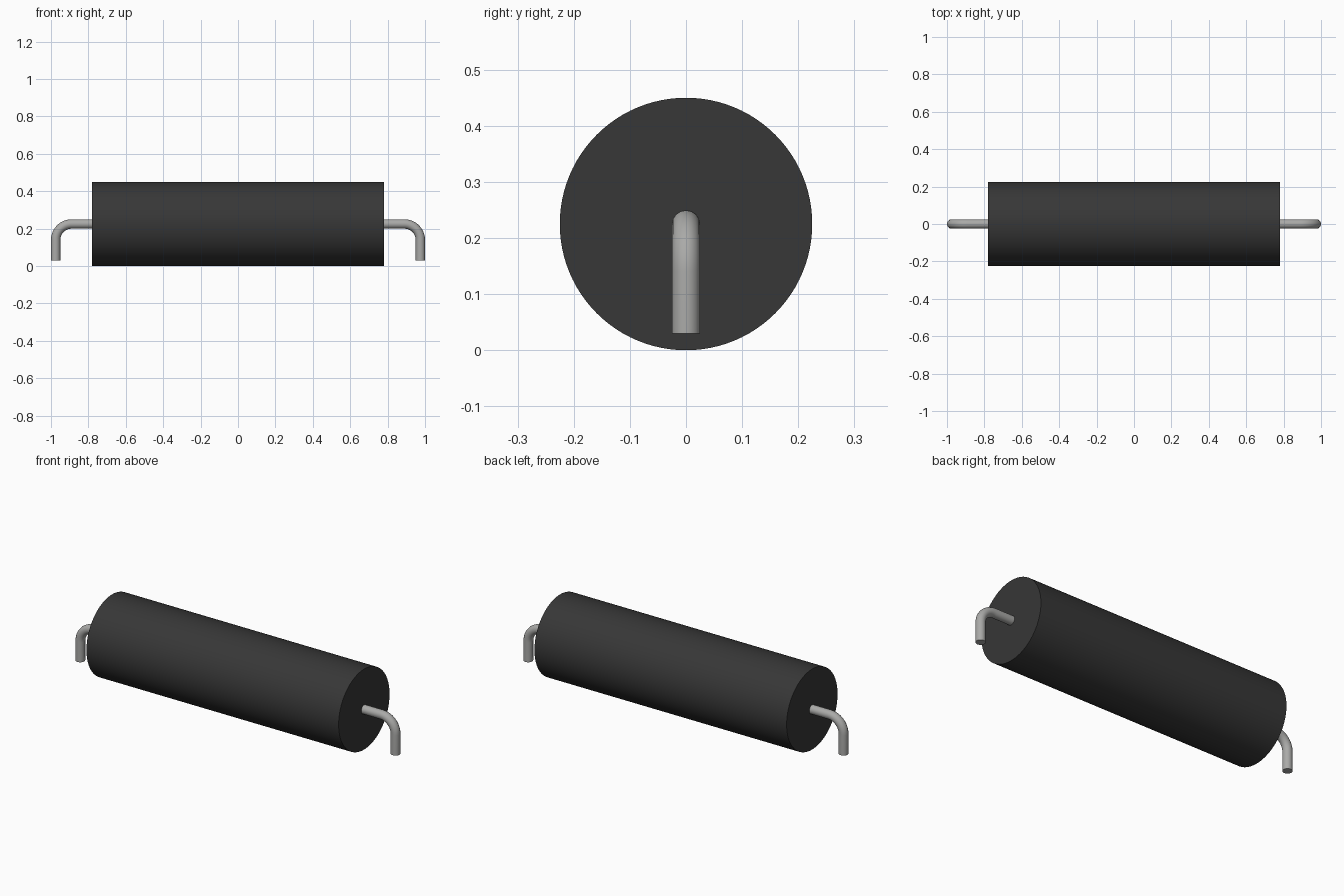
import bpy
import math

if "Cube" in bpy.data.objects:
    bpy.data.objects.remove(bpy.data.objects["Cube"], do_unlink=True)

BODY_RADIUS, BODY_LENGTH = 0.225, 1.56
LEAD_RADIUS, LEAD_X, LEAD_BOTTOM = 0.025, 0.975, 0.03
BEND_RADIUS, BEND_STEPS = 0.085, 12


def make_material(name, color, roughness, metallic=0.0):
    mat = bpy.data.materials.new(name)
    mat.use_nodes = True
    mat.diffuse_color = color
    bsdf = next(n for n in mat.node_tree.nodes if n.type == "BSDF_PRINCIPLED")
    bsdf.inputs["Base Color"].default_value = color
    bsdf.inputs["Roughness"].default_value = roughness
    bsdf.inputs["Metallic"].default_value = metallic
    return mat


def finish(obj, name, mat):
    obj.name = obj.data.name = name
    obj.data.materials.clear()
    obj.data.materials.append(mat)
    bpy.ops.object.select_all(action="DESELECT")
    obj.select_set(True)
    bpy.context.view_layer.objects.active = obj
    bpy.ops.object.shade_smooth_by_angle(angle=math.radians(35))


def make_lead(name, side, mat):
    # Straight out of the body, round the bend, then straight down
    cx, cz = LEAD_X - BEND_RADIUS, BODY_RADIUS - BEND_RADIUS
    path = [(BODY_LENGTH / 2 - 0.02, BODY_RADIUS)]
    for i in range(BEND_STEPS + 1):
        a = math.pi / 2 * (1 - i / BEND_STEPS)
        path.append((cx + BEND_RADIUS * math.cos(a), cz + BEND_RADIUS * math.sin(a)))
    path.append((LEAD_X, LEAD_BOTTOM))

    curve = bpy.data.curves.new(name, "CURVE")
    curve.dimensions = "3D"
    curve.bevel_depth = LEAD_RADIUS
    curve.bevel_resolution = 6
    curve.use_fill_caps = True
    spline = curve.splines.new("POLY")
    spline.points.add(len(path) - 1)
    for point, (x, z) in zip(spline.points, path):
        point.co = (side * x, 0, z, 1)

    obj = bpy.data.objects.new(name, curve)
    bpy.context.collection.objects.link(obj)
    bpy.ops.object.select_all(action="DESELECT")
    obj.select_set(True)
    bpy.context.view_layer.objects.active = obj
    bpy.ops.object.convert(target="MESH")
    finish(bpy.context.view_layer.objects.active, name, mat)


black = make_material("black plastic", (0.038, 0.038, 0.038, 1), 0.6)
metal = make_material("grey metal", (0.40, 0.40, 0.39, 1), 0.4)

# Cylindrical body lying along x
bpy.ops.mesh.primitive_cylinder_add(
    vertices=96, radius=BODY_RADIUS, depth=BODY_LENGTH,
    location=(0, 0, BODY_RADIUS), rotation=(0, math.pi / 2, 0))
finish(bpy.context.object, "body", black)

# Bent wire leads at both ends
make_lead("left_lead", 1, metal)
make_lead("right_lead", -1, metal)
